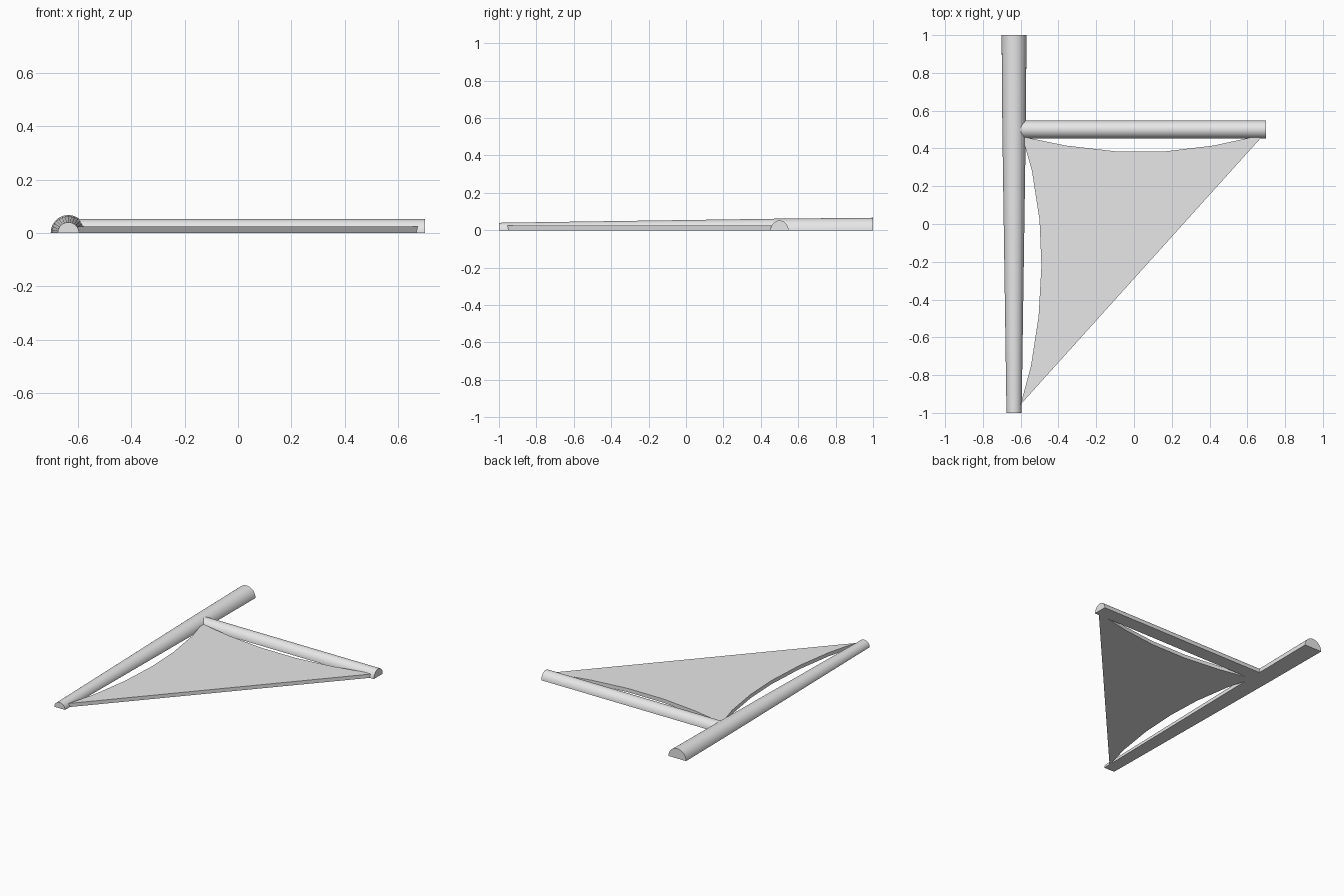
import bpy
import bmesh
from math import pi, sin, cos, radians
from mathutils import Vector

cube = bpy.data.objects.get("Cube")
if cube:
    bpy.data.objects.remove(cube, do_unlink=True)

grey = bpy.data.materials.new("light grey")
grey.use_nodes = True
grey.diffuse_color = (0.8, 0.8, 0.8, 1)
grey.node_tree.nodes["Principled BSDF"].inputs["Base Color"].default_value = (0.8, 0.8, 0.8, 1)


def finish(name, bm):
    """Turn a bmesh into a named grey object, smooth with sharp edges."""
    bmesh.ops.recalc_face_normals(bm, faces=bm.faces)
    mesh = bpy.data.meshes.new(name)
    bm.to_mesh(mesh)
    bm.free()
    mesh.materials.append(grey)
    obj = bpy.data.objects.new(name, mesh)
    bpy.context.collection.objects.link(obj)
    bpy.ops.object.select_all(action='DESELECT')
    obj.select_set(True)
    bpy.context.view_layer.objects.active = obj
    bpy.ops.object.shade_smooth_by_angle(angle=radians(30))
    return obj


def half_round(name, stations, side, steps=16):
    """Flat-bottomed half-round bar lofted through (centre, half width, height)."""
    bm = bmesh.new()
    rings = []
    for centre, width, height in stations:
        ring = []
        for i in range(steps + 1):
            a = pi * i / steps
            p = Vector(centre) + Vector(side) * width * cos(a)
            p.z = height * sin(a)
            ring.append(bm.verts.new(p))
        rings.append(ring)
    for a, b in zip(rings, rings[1:]):
        for i in range(steps + 1):
            j = (i + 1) % (steps + 1)
            bm.faces.new((a[i], a[j], b[j], b[i]))
    bm.faces.new(rings[0])
    bm.faces.new(rings[-1])
    return finish(name, bm)


# Tapered mast
half_round("mast", [((-0.635, -1, 0), 0.04, 0.04),
                    ((-0.635, 0.5, 0), 0.062, 0.062),
                    ((-0.635, 1, 0), 0.066, 0.067)], (1, 0, 0))

# Straight boom, its inner end buried in the mast
half_round("boom", [((-0.6, 0.5, 0), 0.048, 0.052),
                    ((0.7, 0.5, 0), 0.048, 0.052)], (0, 1, 0))

# Sail with two hollow edges and one straight edge
boom_edge = [(-0.6, 0.47), (-0.57, 0.458), (-0.36, 0.415), (-0.1, 0.385),
             (0.17, 0.385), (0.42, 0.415), (0.61, 0.456), (0.68, 0.465)]
mast_edge = [(-0.6, -0.955), (-0.545, -0.75), (-0.505, -0.49),
             (-0.49, -0.22), (-0.5, 0.02), (-0.54, 0.28), (-0.58, 0.42)]
bm = bmesh.new()
base = bm.faces.new([bm.verts.new((x, y, 0)) for x, y in boom_edge + mast_edge])
top = bmesh.ops.extrude_face_region(bm, geom=[base], use_keep_orig=True)["geom"]
bmesh.ops.translate(bm, vec=(0, 0, 0.025),
                    verts=[v for v in top if isinstance(v, bmesh.types.BMVert)])
finish("sail", bm)
